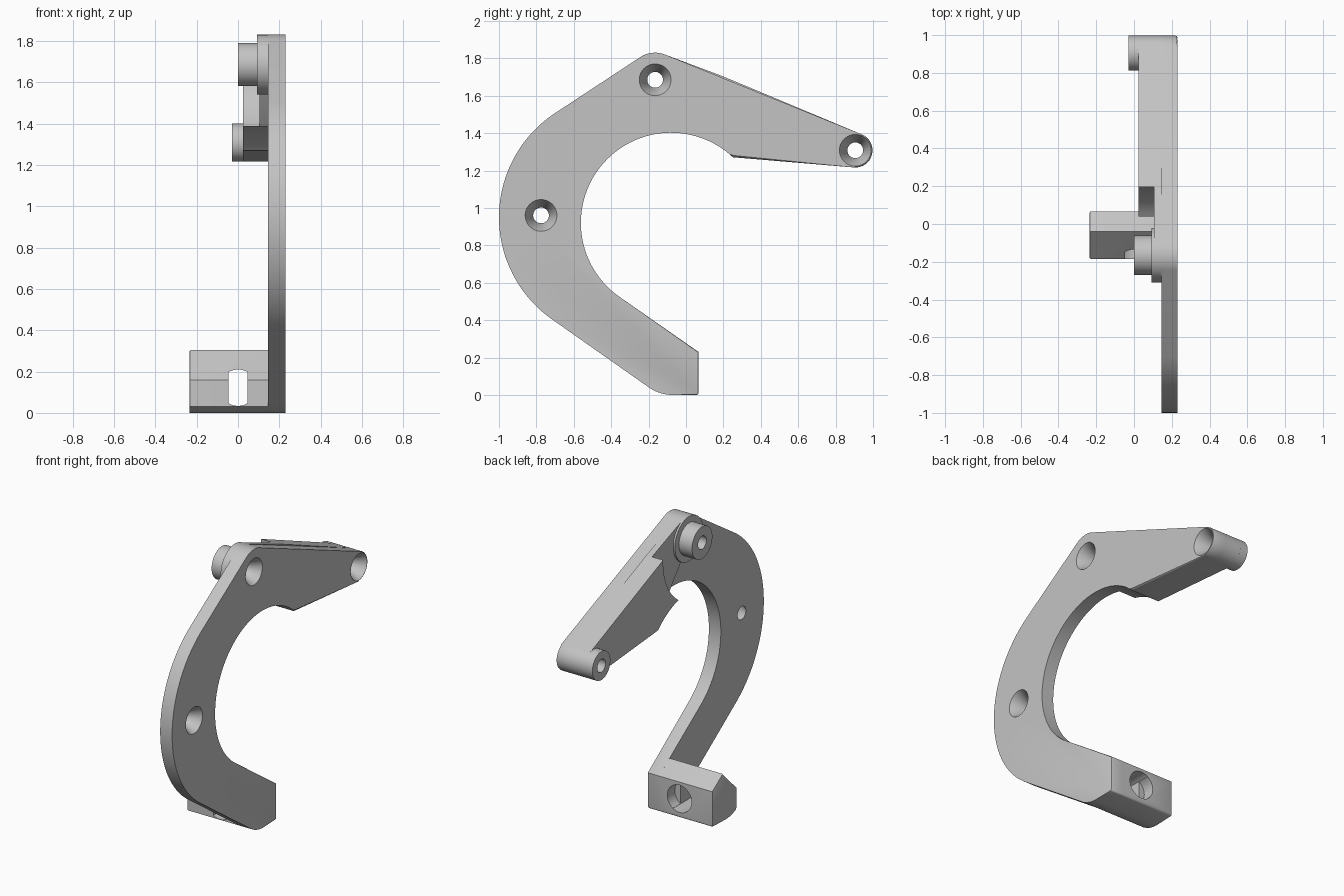
import bpy, bmesh
from math import radians, cos, sin

cube = bpy.data.objects.get("Cube")
if cube:
    bpy.data.objects.remove(cube, do_unlink=True)

grey = bpy.data.materials.new("light grey")
grey.use_nodes = True
grey.diffuse_color = (0.55, 0.55, 0.55, 1)
grey.node_tree.nodes["Principled BSDF"].inputs["Base Color"].default_value = (0.55, 0.55, 0.55, 1)


def arc(centre, r, a0, a1, n=16):
    """Points on an arc in the side plane, angles in degrees."""
    angles = [radians(a0 + (a1 - a0) * i / n) for i in range(n + 1)]
    return [(centre[0] + r * cos(a), centre[1] + r * sin(a)) for a in angles]


def circle(centre, r, n=48):
    return arc(centre, r, 0, 360, n)[:-1]


def finish(name, bm):
    bmesh.ops.recalc_face_normals(bm, faces=bm.faces)
    mesh = bpy.data.meshes.new(name)
    bm.to_mesh(mesh)
    bm.free()
    mesh.materials.append(grey)
    ob = bpy.data.objects.new(name, mesh)
    bpy.context.collection.objects.link(ob)
    return ob


def prism(name, pts, x0, x1, bevel_at=None, width=0.01, end_pts=None):
    """Extrude a (y, z) outline along x, optionally rounding the rim at one end."""
    bm = bmesh.new()
    a = [bm.verts.new((x0, y, z)) for y, z in pts]
    b = [bm.verts.new((x1, y, z)) for y, z in (end_pts or pts)]
    bm.faces.new(a)
    bm.faces.new(b)
    for i in range(len(pts)):
        j = (i + 1) % len(pts)
        bm.faces.new((a[i], a[j], b[j], b[i]))
    if bevel_at is not None:
        rim = [e for e in bm.edges if all(abs(v.co.x - bevel_at) < 1e-5 for v in e.verts)]
        bmesh.ops.bevel(bm, geom=rim, offset=width, segments=2, profile=0.5, affect='EDGES')
    return finish(name, bm)


def activate(ob):
    bpy.ops.object.select_all(action='DESELECT')
    ob.select_set(True)
    bpy.context.view_layer.objects.active = ob


def cut(ob, cutters):
    activate(ob)
    for c in cutters:
        mod = ob.modifiers.new("cut", 'BOOLEAN')
        mod.operation = 'DIFFERENCE'
        mod.solver = 'EXACT'
        mod.object = c
        bpy.ops.object.modifier_apply(modifier=mod.name)


# Key centres in the side plane (y, z)
PIVOT, TIP, SIDE = (-0.165, 1.685), (0.905, 1.308), (-0.775, 0.96)
INNER, OUTER = (-0.08, 0.92), (-0.333, 0.95)
BACK, FACE = 0.145, 0.23

# Hook-shaped plate
tip_arc = arc(TIP, 0.092, -95, 68)
outline = (tip_arc + arc(PIVOT, 0.145, 68, 123.5)
           + arc(OUTER, 0.667, 123.5, 234.6, 48)
           + arc((-0.07, 0.225), 0.225, 234.6, 270, 10)
           + arc((0.055, 0.012), 0.012, 270, 360, 4)
           + [(0.067, 0.23)]
           + arc(INNER, 0.482, 235.4, 46.7, 64))
plate = prism("hook_plate", outline, BACK, FACE, FACE)

# Thick arm, with a round clearance around the pivot
clearance = arc(PIVOT, 0.362, 3, -55.5)
arm_outline = clearance + arc(INNER, 0.482, 74, 46.7) + tip_arc
arm = prism("arm_block", arm_outline, 0.025, BACK)

# Thin step between the arm and the pivot
step_outline = clearance + [(-0.1, 1.56), PIVOT] + arc(PIVOT, 0.145, 80, 68, 4)
step = prism("arm_step", step_outline, 0.105, BACK)

# Round bosses
pedestal = prism("pivot_pedestal", circle(PIVOT, 0.145), 0.093, BACK)
pivot_boss = prism("pivot_boss", circle(PIVOT, 0.104), 0.0, 0.093, 0.0, 0.008)
tip_boss = prism("tip_boss", circle(TIP, 0.092), -0.03, 0.025)

# Foot block
foot_outline = ([(0.067, 0.23), (-0.04, 0.304), (-0.185, 0.16)]
                + arc((-0.07, 0.225), 0.225, 239.3, 270, 8)
                + arc((0.055, 0.012), 0.012, 270, 360, 4))
foot = prism("foot_block", foot_outline, -0.235, BACK, -0.235, 0.008)

# Countersunk screw holes
drills, sinks = [], []
for c in (PIVOT, TIP, SIDE):
    drills.append(prism("drill", circle(c, 0.042), -0.5, 0.5))
    sinks.append(prism("sink", circle(c, 0.042), 0.15, 0.232, end_pts=circle(c, 0.086)))
cut(plate, drills + sinks)
cut(arm, [drills[1]])
cut(step, [drills[0]])
cut(pedestal, [drills[0]])
cut(pivot_boss, [drills[0]])
cut(tip_boss, [drills[1]])

# Foot slot, opening into a round bore at the back
mid = (0, 0.122)
slot = prism("slot", arc(mid, 0.088, 58, 122) + arc(mid, 0.088, 238, 302), -0.4, 0.4)
bore = prism("bore", circle(mid, 0.087), -0.01, 0.3)
for c in (slot, bore):
    c.rotation_euler.z = radians(90)
bpy.context.view_layer.update()
cut(foot, [slot, bore])

for c in drills + sinks + [slot, bore]:
    bpy.data.objects.remove(c, do_unlink=True)

for ob in (plate, arm, step, pedestal, pivot_boss, tip_boss, foot):
    activate(ob)
    bpy.ops.object.shade_smooth_by_angle(angle=radians(30))
